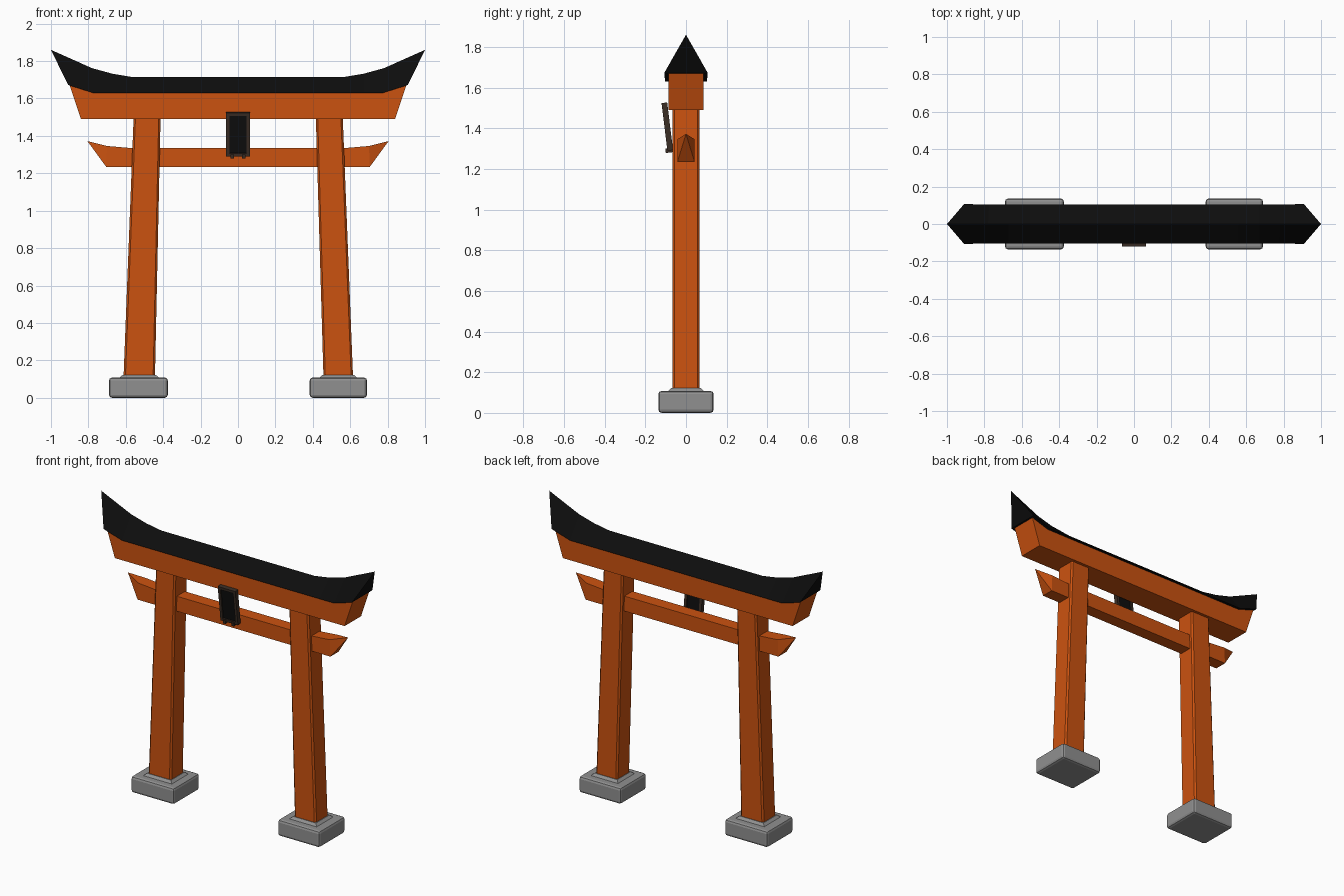
import bpy, bmesh, math
from mathutils import Matrix, Vector

if "Cube" in bpy.data.objects:
    bpy.data.objects.remove(bpy.data.objects["Cube"])


def material(name, rgb):
    m = bpy.data.materials.new(name)
    m.diffuse_color = (*rgb, 1)
    m.use_nodes = True
    m.node_tree.nodes["Principled BSDF"].inputs["Base Color"].default_value = m.diffuse_color
    return m


ORANGE = material("vermilion paint", (0.6, 0.085, 0.005))
BLACK = material("black roof", (0.004, 0.004, 0.004))
STONE = material("grey stone", (0.28, 0.28, 0.28))
WOOD = material("dark wood", (0.042, 0.026, 0.018))


def finish(name, bm, mat):
    bmesh.ops.remove_doubles(bm, verts=bm.verts[:], dist=1e-5)
    bmesh.ops.recalc_face_normals(bm, faces=bm.faces[:])
    me = bpy.data.meshes.new(name)
    bm.to_mesh(me)
    bm.free()
    me.materials.append(mat)
    ob = bpy.data.objects.new(name, me)
    bpy.context.collection.objects.link(ob)
    return ob


def loft(name, rings, mat, caps=True, bevel=0, segments=1, along_only=False):
    """Skin a row of equal-sized cross-sections."""
    bm = bmesh.new()
    rows = [[bm.verts.new(p) for p in r] for r in rings]
    n = len(rows[0])
    for a, b in zip(rows, rows[1:]):
        for i in range(n):
            j = (i + 1) % n
            bm.faces.new((a[i], a[j], b[j], b[i]))
    if caps:
        bm.faces.new(rows[0])
        bm.faces.new(rows[-1])
    if bevel:
        edges = [e for e in bm.edges if not along_only
                 or abs(e.verts[0].co.z - e.verts[1].co.z) > 0.01]
        bmesh.ops.bevel(bm, geom=edges, offset=bevel, segments=segments,
                        profile=0.5, affect='EDGES')
    else:
        bmesh.ops.remove_doubles(bm, verts=bm.verts[:], dist=1e-5)
        bmesh.ops.dissolve_degenerate(bm, edges=bm.edges[:], dist=1e-5)
    return finish(name, bm, mat)


def rect(x0, x1, y, z):
    return [(x0, -y, z), (x1, -y, z), (x1, y, z), (x0, y, z)]


def mirrored(sections, ring):
    """Cross-sections listed from the centre outwards, repeated on -x."""
    return [ring(-1, *s) for s in reversed(sections)] + [ring(1, *s) for s in sections]


# Roof: triangular section with upswept, pointed ends
def roof_ring(s, xr, zr, xe, ze, y):
    return [(s * xr, 0, zr), (s * xe, -y, ze), (s * xe, y, ze)]


loft("roof", mirrored([(0.56, 1.714, 0.56, 1.63, 0.103),
                       (0.67, 1.732, 0.67, 1.63, 0.103),
                       (0.78, 1.762, 0.775, 1.63, 0.103),
                       (1.0, 1.86, 0.908, 1.672, 0.107)], roof_ring), BLACK)


# Upper beam with slanted ends
def beam_ring(s, xt, zt, xb, zb, y):
    return [(s * xt, -y, zt), (s * xt, y, zt), (s * xb, y, zb), (s * xb, -y, zb)]


loft("upper_beam", mirrored([(0.775, 1.632, 0.72, 1.49, 0.086),
                             (0.9, 1.672, 0.84, 1.49, 0.086)], beam_ring), ORANGE)

# Lower tie beam tapering to a raised point at each end
loft("lower_beam", mirrored([(0.56, 1.334, 0.56, 1.235, 0.042),
                             (0.70, 1.346, 0.705, 1.235, 0.042),
                             (0.805, 1.372, 0.805, 1.372, 0.0)], beam_ring),
     ORANGE, caps=False)

# Leaning posts on stone bases
for side, post, base in (
        ("left", (-0.612, -0.444, -0.558, -0.414), (-0.69, -0.375)),
        ("right", (0.457, 0.615, 0.416, 0.56), (0.383, 0.69))):
    b0, b1, t0, t1 = post
    loft(side + "_post", [rect(b0, b1, 0.067, 0.11), rect(t0, t1, 0.067, 1.5)],
         ORANGE, bevel=0.01, along_only=True)
    loft(side + "_base", [rect(*base, 0.136, 0), rect(*base, 0.136, 0.108)],
         STONE, bevel=0.016, segments=2)
    loft(side + "_base_collar", [rect(b0 - 0.022, b1 + 0.022, 0.088, 0.1),
                                 rect(b0 - 0.02, b1 + 0.02, 0.086, 0.108),
                                 rect(b0 - 0.004, b1 + 0.004, 0.071, 0.123)], STONE)

# Hanging tablet, leaning forward at the top
TILT = Matrix.Translation((0, -0.092, 1.408)) @ Matrix.Rotation(math.radians(7), 4, 'X')


def tablet_box(name, centre, size, mat):
    bm = bmesh.new()
    bmesh.ops.create_cube(bm, size=1.0)
    for v in bm.verts:
        v.co = TILT @ (Vector(centre) + Vector(a * b for a, b in zip(v.co, size)))
    return finish(name, bm, mat)


tablet_box("tablet_panel", (0, 0, 0), (0.1, 0.014, 0.21), BLACK)
for s, side in ((-1, "left"), (1, "right")):
    tablet_box("tablet_frame_" + side, (s * 0.055, 0, 0), (0.018, 0.028, 0.236), WOOD)
    tablet_box("tablet_foot_" + side, (s * 0.031, -0.005, -0.117), (0.018, 0.036, 0.022), WOOD)
for s, side in ((-1, "bottom"), (1, "top")):
    tablet_box("tablet_frame_" + side, (0, 0, s * 0.109), (0.1, 0.028, 0.018), WOOD)
